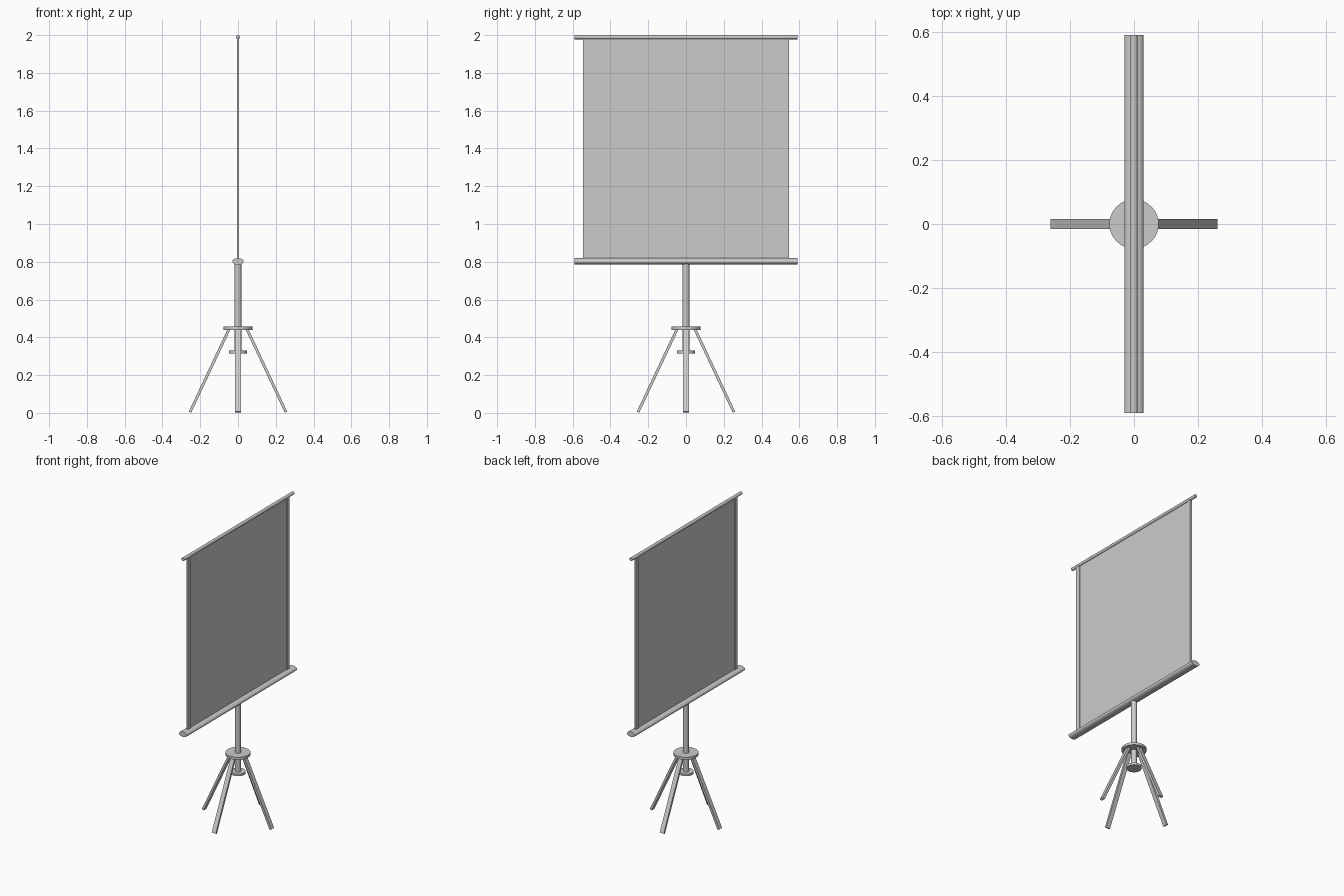
import bpy
import math
from mathutils import Matrix, Vector

old = bpy.data.objects.get("Cube")
if old:
    bpy.data.objects.remove(old, do_unlink=True)

# One plain grey for everything
grey = bpy.data.materials.new("plain grey")
grey.use_nodes = True
colour = (0.6, 0.6, 0.6, 1)
grey.diffuse_color = colour
grey.node_tree.nodes["Principled BSDF"].inputs["Base Color"].default_value = colour


def finish(name, smooth=False):
    ob = bpy.context.object
    ob.name = name
    ob.data.materials.append(grey)
    bpy.ops.object.transform_apply(location=True, rotation=True, scale=True)
    if smooth:
        bpy.ops.object.shade_smooth_by_angle(angle=math.radians(40))
    return ob


def box(name, centre, size):
    bpy.ops.mesh.primitive_cube_add(size=1, location=centre)
    bpy.context.object.scale = size
    return finish(name)


def upright(name, radius, bottom, top):
    bpy.ops.mesh.primitive_cylinder_add(vertices=32, radius=radius, depth=top - bottom,
                                        location=(0, 0, (bottom + top) / 2))
    return finish(name, True)


def crossbar(name, half_width, half_height, z, length):
    bpy.ops.mesh.primitive_cylinder_add(vertices=24, radius=1, depth=length,
                                        location=(0, 0, z), rotation=(math.pi / 2, 0, 0))
    bpy.context.object.scale = (half_width, half_height, 1)
    return finish(name, True)


# Stand: pole, hub and lower collar
upright("pole", 0.018, 0.32, 0.80)
upright("tripod_hub", 0.077, 0.44, 0.457)
upright("lower_collar", 0.047, 0.315, 0.33)

# Four flat legs splayed from the hub
head, foot = Vector((0.046, 0, 0.446)), Vector((0.254, 0, 0.004))
lean = math.atan2(head.x - foot.x, head.z - foot.z)
for i, side in enumerate(("left", "back", "right", "front")):
    leg = box(side + "_leg", (0, 0, 0), (0.015, 0.03, (head - foot).length))
    place = Matrix.Translation((head + foot) / 2) @ Matrix.Rotation(lean, 4, "Y")
    leg.data.transform(Matrix.Rotation(i * math.pi / 2, 4, "Z") @ place)

# Screen: oval case, top rod, thin sheet and raised side strips
crossbar("roller_case", 0.03, 0.0175, 0.802, 1.18)
crossbar("top_rod", 0.011, 0.011, 1.989, 1.18)
box("screen_sheet", (0, 0, 1.4), (0.003, 1.04, 1.17))
for side, s in (("front", -1), ("back", 1)):
    box(side + "_side_strip", (0, s * 0.53, 1.4), (0.013, 0.03, 1.17))
